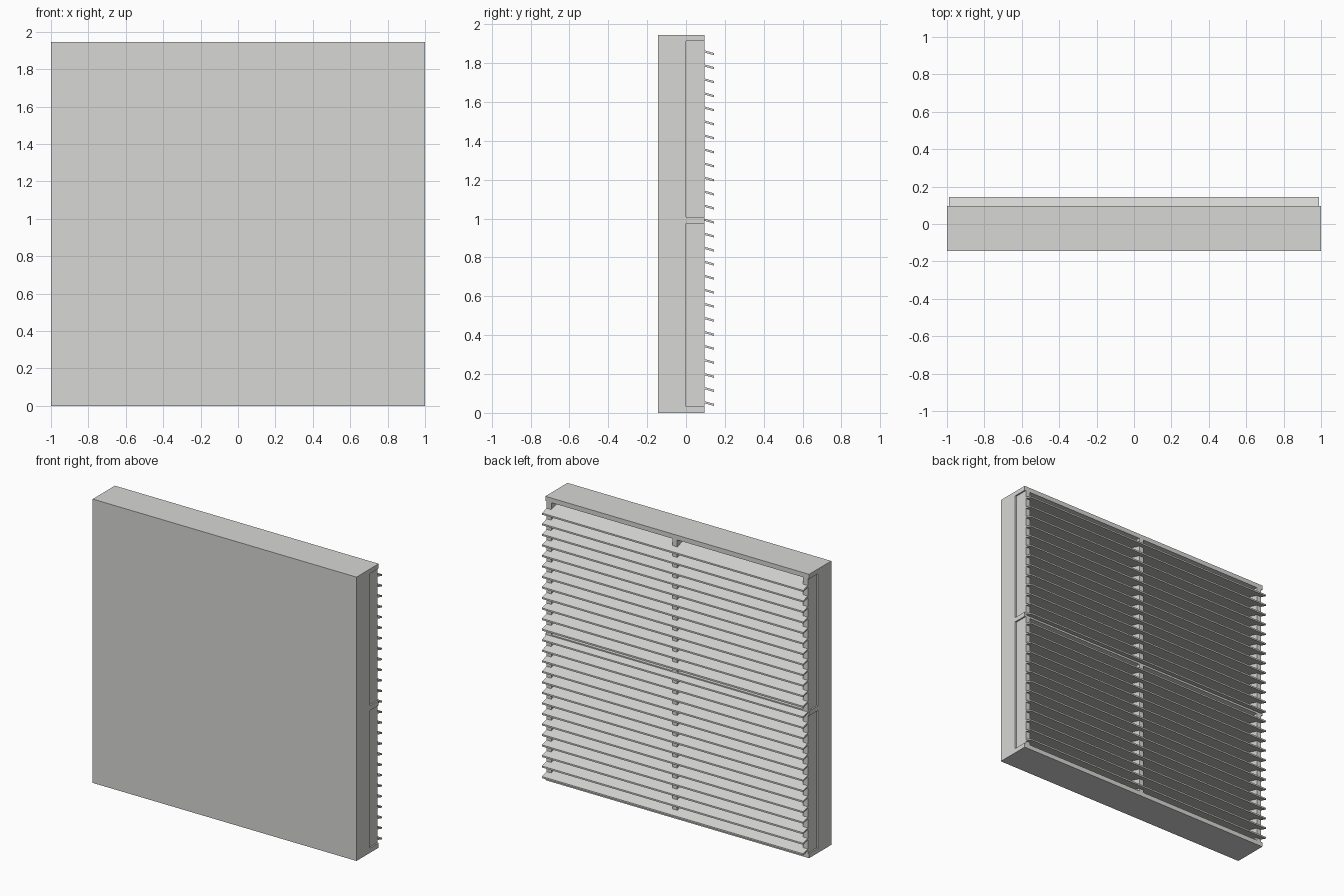
import bpy
import bmesh

old = bpy.data.objects.get("Cube")
if old:
    bpy.data.objects.remove(old, do_unlink=True)

# One grey finish for every part
GREY = bpy.data.materials.new("light grey")
GREY.use_nodes = True
GREY.diffuse_color = (0.68, 0.68, 0.665, 1)
GREY.node_tree.nodes["Principled BSDF"].inputs["Base Color"].default_value = GREY.diffuse_color


def finish(name, bm):
    bmesh.ops.recalc_face_normals(bm, faces=bm.faces)
    me = bpy.data.meshes.new(name)
    bm.to_mesh(me)
    bm.free()
    me.materials.append(GREY)
    ob = bpy.data.objects.new(name, me)
    bpy.context.collection.objects.link(ob)
    return ob


def box(name, x, y, z):
    """Box from (min, max) ranges on each axis."""
    bm = bmesh.new()
    bmesh.ops.create_cube(bm, size=1)
    for v in bm.verts:
        v.co = [r[0] if c < 0 else r[1] for c, r in zip(v.co, (x, y, z))]
    return finish(name, bm)


H = 1.945           # overall height
SHEET = -0.01       # front of the thin backing sheet
BACK = 0.095        # rear plane of the frame
LIP = 0.145         # outer edge of the slats
RAIL = 0.032        # rail height
MID = 0.975         # underside of the middle rail

# Solid front panel and thin backing sheet behind it
box("front_panel", (-1, 1), (-LIP, SHEET), (0, H))
box("backing_sheet", (-1, 1), (SHEET, 0), (0, H))

# Horizontal rails
for name, z in (("bottom_rail", 0), ("middle_rail", MID), ("top_rail", H - RAIL)):
    box(name, (-1, 1), (0, BACK), (z, z + RAIL))

# Upright posts, slightly inset from the rail ends, split by the middle rail
W, N = 0.99, 0.955
for side, x in (("right", (-W, -N)), ("centre", (0, W - N)), ("left", (N, W))):
    for level, z in (("lower", (RAIL, MID)), ("upper", (MID + RAIL, H - RAIL))):
        box(f"{side}_{level}_post", x, (0, BACK), z)

# Louvre slats: wide lip over the posts, notched at the ends to fit between them
OUTLINE = [(-W, LIP), (-W, BACK), (-N, BACK), (-N, 0.002),
           (N, 0.002), (N, BACK), (W, BACK), (W, LIP)]
SLOPE, THICK, STEP = 0.28, 0.011, 0.0722


def slat(name, lip_z):
    bm = bmesh.new()
    face = bm.faces.new([bm.verts.new((x, y, lip_z + (LIP - y) * SLOPE - THICK / 2))
                         for x, y in OUTLINE])
    top = bmesh.ops.extrude_face_region(bm, geom=[face])["geom"]
    bmesh.ops.translate(bm, vec=(0, 0, THICK),
                        verts=[g for g in top if isinstance(g, bmesh.types.BMVert)])
    return finish(name, bm)


for i in range(26):
    slat(f"slat_{i + 1:02d}", 0.041 + i * STEP)
